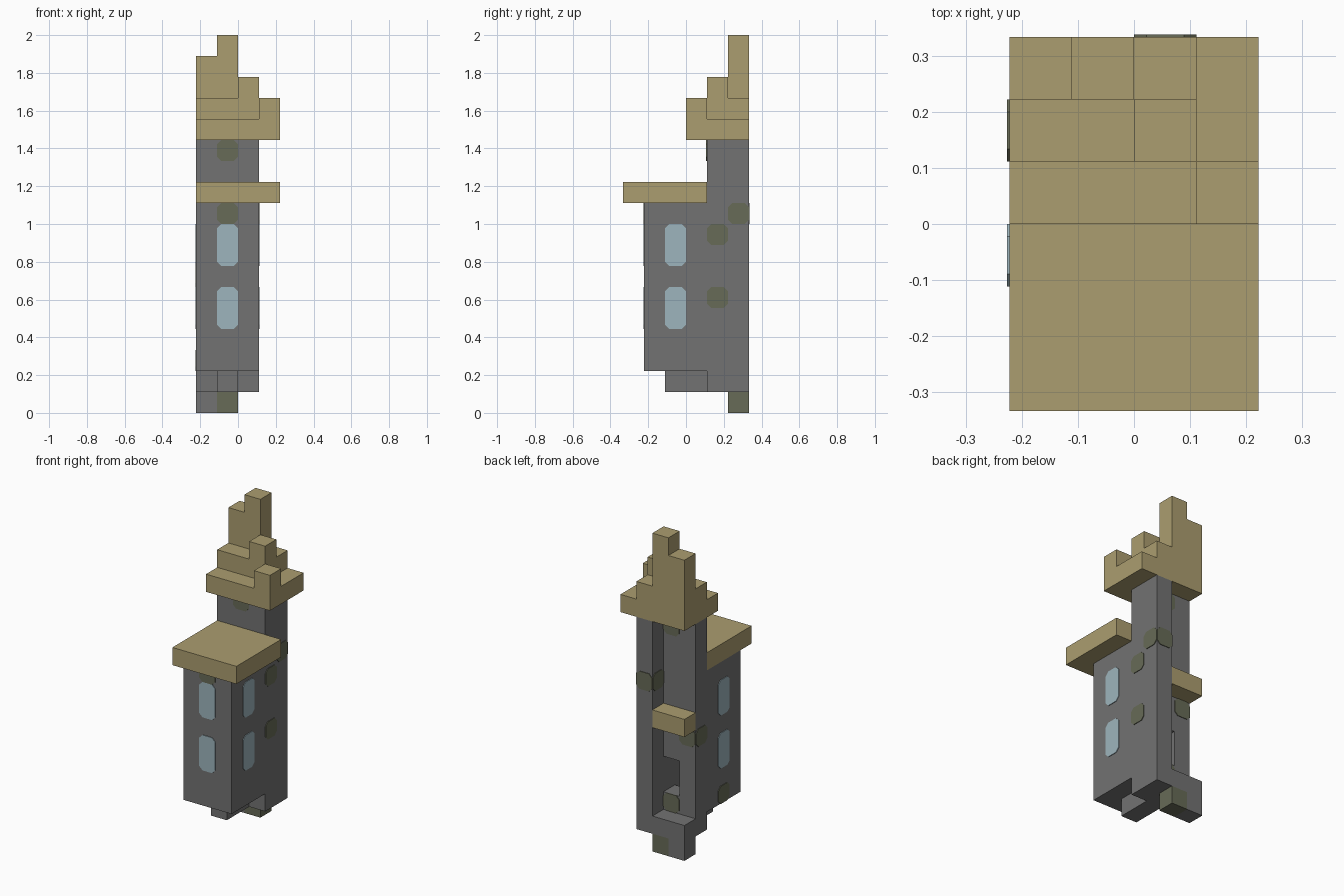
import bpy, bmesh
from mathutils import Vector

cube = bpy.data.objects.get("Cube")
if cube:
    bpy.data.objects.remove(cube, do_unlink=True)

U = 1 / 9                      # size of one block
ORIGIN = Vector((-2, -3, 0))   # block (0, 0, 0) corner, in blocks


def material(name, rgb):
    m = bpy.data.materials.new(name)
    m.use_nodes = True
    m.diffuse_color = (*rgb, 1)
    bsdf = m.node_tree.nodes["Principled BSDF"]
    bsdf.inputs["Base Color"].default_value = (*rgb, 1)
    bsdf.inputs["Roughness"].default_value = 0.9
    return m


STONE = material("grey stone", (0.17, 0.17, 0.17))
MOSS = material("mossy stone", (0.137, 0.147, 0.096))
SAND = material("sand roof", (0.41, 0.34, 0.16))
GLASS = material("pale blue glass", (0.34, 0.46, 0.51))


def add_object(name, bm, mat):
    bmesh.ops.recalc_face_normals(bm, faces=bm.faces)
    mesh = bpy.data.meshes.new(name)
    bm.to_mesh(mesh)
    bm.free()
    mesh.materials.append(mat)
    obj = bpy.data.objects.new(name, mesh)
    bpy.context.collection.objects.link(obj)
    return obj


def box(name, lo, hi, mat=STONE):
    """Solid box between two corners counted in blocks."""
    bm = bmesh.new()
    bmesh.ops.create_cube(bm, size=1)
    lo, hi = Vector(lo), Vector(hi)
    for v in bm.verts:
        v.co = ((lo + hi) / 2 + v.co * (hi - lo) + ORIGIN) * U
    return add_object(name, bm, mat)


def plate(name, block, side, mat=MOSS, tall=1):
    """Thin plate with cut corners on one side of a block."""
    axis, sign = "xyz".index(side[1]), 1 if side[0] == "+" else -1
    u, v = [a for a in range(3) if a != axis]
    c = 0.2
    outline = [(c, 0), (1 - c, 0), (1, c), (1, tall - c),
               (1 - c, tall), (c, tall), (0, tall - c), (0, c)]
    bm = bmesh.new()
    verts = []
    for a, b in outline:
        p = Vector(block) + ORIGIN
        p[u] += a
        p[v] += b
        p[axis] += sign > 0
        verts.append(bm.verts.new(p * U))
    face = bm.faces.new(verts)
    out = bmesh.ops.extrude_face_region(bm, geom=[face])["geom"]
    offset = Vector()
    offset[axis] = sign * 0.004
    bmesh.ops.translate(bm, vec=offset,
                        verts=[g for g in out if isinstance(g, bmesh.types.BMVert)])
    return add_object(name, bm, mat)


# Hollow front room
box("room_right_wall", (0, 1, 2), (1, 4, 10))
box("room_left_wall", (2, 1, 2), (3, 4, 10))
box("room_front_wall", (1, 1, 2), (2, 2, 10))
box("room_floor", (1, 2, 1), (2, 4, 2))
box("room_roof", (0, 0, 10), (4, 4, 11), SAND)

# Rear tower with a doorway opening to the back
box("tower_sill", (0, 4, 1), (3, 5, 3))
box("doorway_right_jamb", (0, 4, 3), (1, 5, 5))
box("doorway_left_jamb", (2, 4, 3), (3, 5, 5))
box("tower_wall", (0, 4, 5), (3, 5, 13))
box("corner_pillar", (2, 5, 1), (3, 6, 13))
box("back_step", (0, 5, 1), (2, 6, 2))
box("back_foot", (0, 5, 0), (1, 6, 1))
box("mossy_foot", (1, 5, 0), (2, 6, 1), MOSS)
box("back_awning", (0, 5, 7), (2, 6, 8), SAND)

# Stepped spire, each tier with a raised corner
box("spire_eaves", (0, 3, 13), (4, 6, 14), SAND)
box("eaves_corner", (3, 3, 14), (4, 4, 15), SAND)
box("spire_middle", (0, 4, 14), (3, 6, 15), SAND)
box("middle_corner", (2, 4, 15), (3, 5, 16), SAND)
box("spire_top", (0, 5, 15), (2, 6, 17), SAND)
box("spire_tip", (1, 5, 17), (2, 6, 18), SAND)

# Windows on three sides, two storeys
for storey, z in (("lower", 4), ("upper", 7)):
    for label, block, side in (("front", (1, 1, z), "-y"),
                               ("right", (0, 2, z), "-x"),
                               ("left", (2, 2, z), "+x")):
        plate(f"{storey}_{label}_window", block, side, GLASS, tall=2)

# Mossy blocks, on their exposed sides
for block, sides in (((1, 1, 9), ["-y"]),
                     ((1, 4, 12), ["-y", "+y"]),
                     ((2, 4, 8), ["+x"]),
                     ((2, 4, 5), ["+x"]),
                     ((2, 5, 9), ["+x", "+y", "-x"]),
                     ((0, 4, 6), ["-x", "+y"]),
                     ((0, 2, 2), ["-x"]),
                     ((1, 4, 2), ["+y"])):
    for side in sides:
        plate("moss_patch", block, side)
